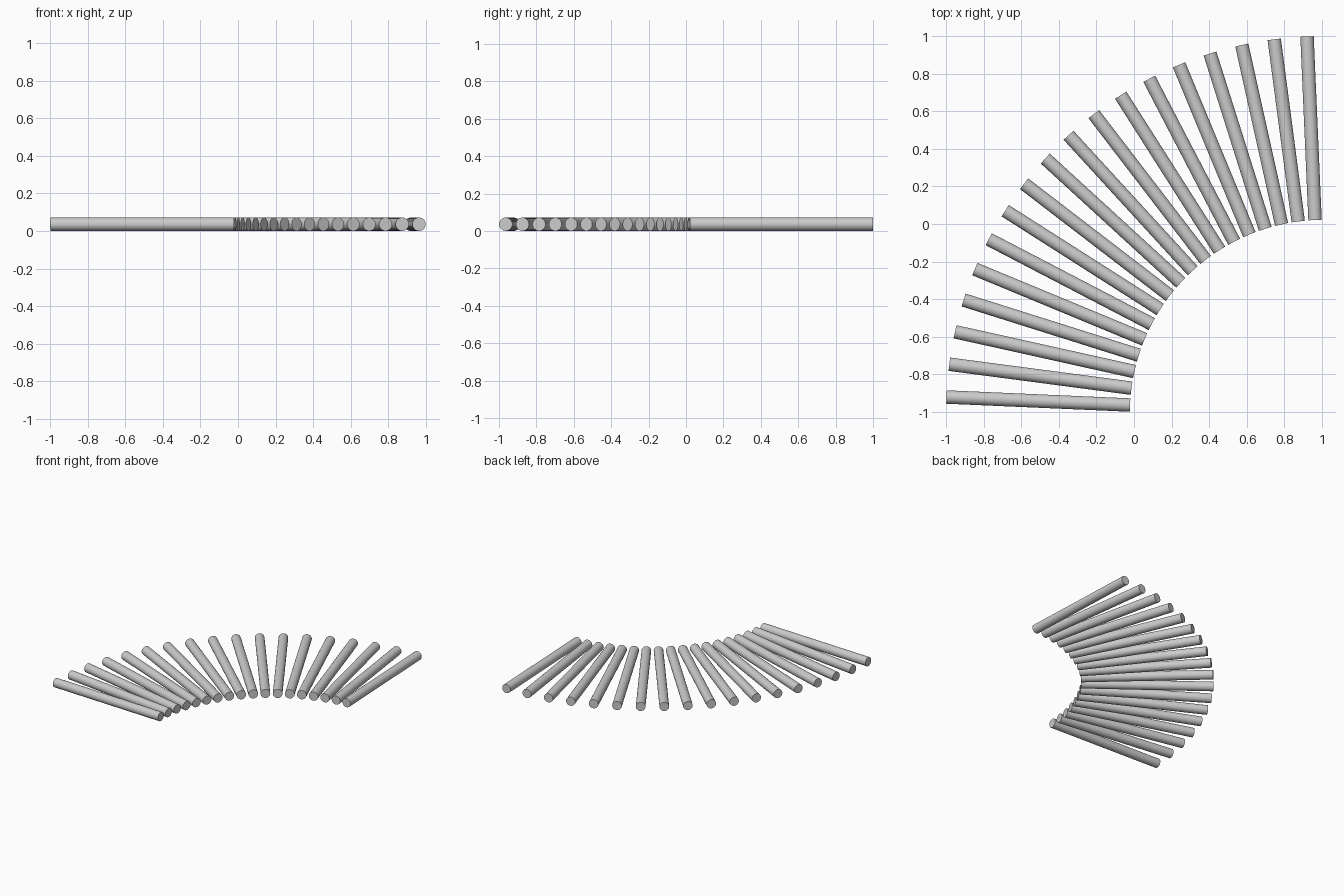
import bpy
import math

if "Cube" in bpy.data.objects:
    bpy.data.objects.remove(bpy.data.objects["Cube"])

COUNT = 18
STEP = math.radians(5)
ROD_R = 0.0357
R_IN, R_OUT = 1.031, 2.0095
CX, CY = 1.009, -1.009      # centre of the fan


def rod(i):
    # one round bar lying flat, pointing away from the fan centre
    a = math.radians(92.5) + i * STEP
    mid = (R_IN + R_OUT) / 2
    bpy.ops.mesh.primitive_cylinder_add(
        vertices=32, radius=ROD_R, depth=R_OUT - R_IN,
        location=(CX + mid * math.cos(a), CY + mid * math.sin(a), ROD_R),
        rotation=(0, math.pi / 2, a))
    bpy.context.object.name = f"rod_{i + 1:02d}"
    bpy.ops.object.shade_smooth_by_angle(angle=math.radians(30))


# quarter-circle fan of rods
for i in range(COUNT):
    rod(i)
